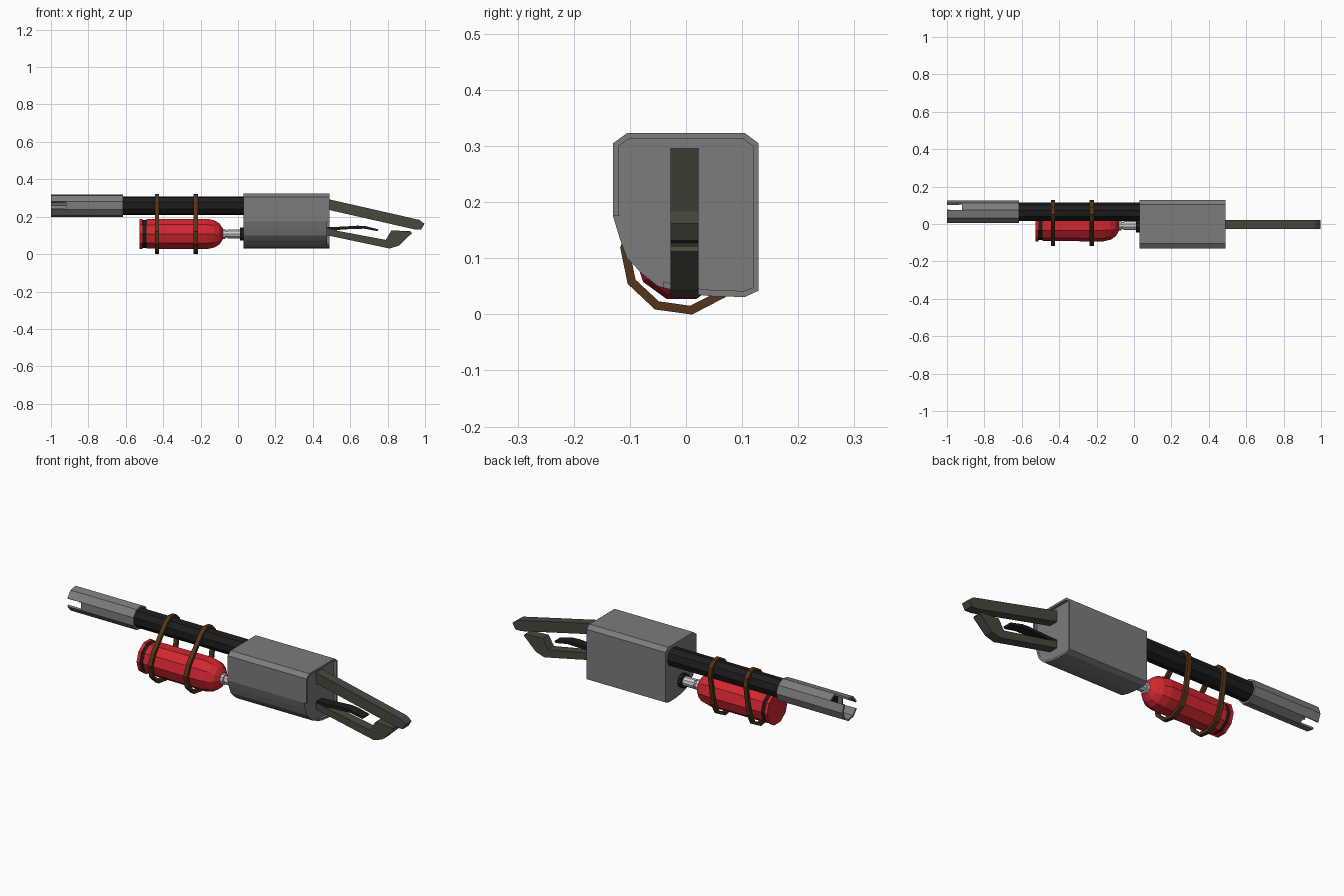
import bpy, bmesh
from math import cos, sin, pi, radians, atan2, acos, hypot

if "Cube" in bpy.data.objects:
    bpy.data.objects.remove(bpy.data.objects["Cube"])


def material(name, rgb):
    m = bpy.data.materials.new(name)
    m.diffuse_color = (*rgb, 1)
    m.use_nodes = True
    m.node_tree.nodes["Principled BSDF"].inputs["Base Color"].default_value = m.diffuse_color
    return m


BLACK = material("black", (0.012, 0.012, 0.012))
RED = material("red", (0.65, 0.02, 0.03))
BROWN = material("brown", (0.09, 0.035, 0.01))
OLIVE = material("olive", (0.065, 0.065, 0.048))
GREY = material("grey", (0.2, 0.2, 0.2))


def finish(name, bm, mat):
    bmesh.ops.recalc_face_normals(bm, faces=bm.faces)
    mesh = bpy.data.meshes.new(name)
    bm.to_mesh(mesh)
    bm.free()
    ob = bpy.data.objects.new(name, mesh)
    bpy.context.collection.objects.link(ob)
    if mat:
        mesh.materials.append(mat)
    return ob


def lathe(name, profile, y, z, sides, mat):
    """Turn (x, radius) points round an axis along x."""
    bm = bmesh.new()
    rings = [[bm.verts.new((x, y + r * cos(2 * pi * i / sides), z + r * sin(2 * pi * i / sides)))
              for i in range(sides)] for x, r in profile]
    for a, b in zip(rings, rings[1:]):
        for i in range(sides):
            j = (i + 1) % sides
            bm.faces.new((a[i], a[j], b[j], b[i]))
    bm.faces.new(rings[0])
    bm.faces.new(rings[-1])
    return finish(name, bm, mat)


def plate(name, outline, y0, y1, mat):
    """Extrude an (x, z) outline along y."""
    bm = bmesh.new()
    face = bm.faces.new([bm.verts.new((x, y0, z)) for x, z in outline])
    new = bmesh.ops.extrude_face_region(bm, geom=[face])["geom"]
    bmesh.ops.translate(bm, vec=(0, y1 - y0, 0),
                        verts=[v for v in new if isinstance(v, bmesh.types.BMVert)])
    return finish(name, bm, mat)


BY, BZ = 0.064, 0.259    # barrel axis
TY, TZ = -0.008, 0.108   # tank axis

# Barrel
lathe("barrel", [(-0.9, 0.05), (0.06, 0.05)], BY, BZ, 9, BLACK)

# Muzzle sleeve: nine-sided tube with three slots at the open end
bm = bmesh.new()
rings = [[bm.verts.new((x, BY + 0.062 * cos(2 * pi * i / 9), BZ + 0.062 * sin(2 * pi * i / 9)))
          for i in range(9)] for x in (-1.0, -0.92, -0.615)]
for k in range(2):
    for i in range(9):
        if k == 0 and i % 3 == 1:
            continue
        j = (i + 1) % 9
        bm.faces.new((rings[k][i], rings[k][j], rings[k + 1][j], rings[k + 1][i]))
sleeve = finish("muzzle_sleeve", bm, GREY)
mod = sleeve.modifiers.new("wall", "SOLIDIFY")
mod.thickness = 0.01
mod.offset = -1

# Main housing: chamfered section with a rounded lower front corner and recessed rear end
section = [(-0.105, 0.323), (-0.13, 0.305), (-0.13, 0.175), (-0.118, 0.135), (-0.105, 0.10),
           (-0.078, 0.072), (-0.05, 0.05), (0.0, 0.037), (0.05, 0.032), (0.105, 0.031),
           (0.129, 0.042), (0.129, 0.305), (0.105, 0.323)]
bm = bmesh.new()
face = bm.faces.new([bm.verts.new((0.03, y, z)) for y, z in section])
new = bmesh.ops.extrude_face_region(bm, geom=[face])["geom"]
bmesh.ops.translate(bm, vec=(0.46, 0, 0), verts=[v for v in new if isinstance(v, bmesh.types.BMVert)])
bmesh.ops.recalc_face_normals(bm, faces=bm.faces)
end = max(bm.faces, key=lambda f: f.calc_center_median().x)
bmesh.ops.inset_region(bm, faces=[end], thickness=0.011)
new = bmesh.ops.extrude_face_region(bm, geom=[end])["geom"]
bmesh.ops.translate(bm, vec=(-0.015, 0, 0), verts=[v for v in new if isinstance(v, bmesh.types.BMVert)])
if end.is_valid:
    bmesh.ops.delete(bm, geom=[end], context="FACES_ONLY")
housing = finish("housing", bm, GREY)

# Notch in the lower front part of the housing rim
notch = plate("notch_cutter", [(0.476, -0.05), (0.55, -0.05), (0.55, 0.175), (0.476, 0.175)],
              -0.2, -0.04, None)
notch.hide_render = True
notch.hide_viewport = True
mod = housing.modifiers.new("notch", "BOOLEAN")
mod.operation = "DIFFERENCE"
mod.object = notch
mod.solver = "EXACT"

# Gas tank with base ring and groove
lathe("tank", [(-0.49, 0.083), (-0.165, 0.085), (-0.125, 0.076), (-0.098, 0.058),
               (-0.082, 0.032), (-0.078, 0.015)], TY, TZ, 10, RED)
lathe("tank_groove", [(-0.512, 0.078), (-0.488, 0.078)], TY, TZ, 10, BLACK)
lathe("tank_base", [(-0.527, 0.085), (-0.51, 0.085)], TY, TZ, 10, RED)

# Valve between tank and housing
lathe("valve_neck", [(-0.085, 0.028), (-0.066, 0.028), (-0.066, 0.02), (-0.055, 0.02),
                     (-0.055, 0.025), (0.015, 0.025)], TY, TZ, 10, None)
lathe("valve_collar", [(0.01, 0.037), (0.04, 0.037)], TY, TZ, 10, BLACK)


# Straps wrapped round tank and barrel
def loop(r_tank, r_barrel):
    dy, dz = BY - TY, BZ - TZ
    axis = atan2(dz, dy)
    spread = acos((r_tank - r_barrel) / hypot(dy, dz))
    points = []
    for cy, cz, r, a0, a1, n in ((TY, TZ, r_tank, axis + spread, axis - spread + 2 * pi, 6),
                                 (BY, BZ, r_barrel, axis - spread, axis + spread, 4)):
        for i in range(n + 1):
            a = a0 + (a1 - a0) * i / n
            points.append((cy + r * cos(a), cz + r * sin(a)))
    return points


def strap(name, x0, x1):
    bm = bmesh.new()
    outer, inner = loop(0.110, 0.064), loop(0.094, 0.050)
    rings = [[bm.verts.new((x, y, z)) for y, z in pts]
             for x, pts in ((x0, outer), (x1, outer), (x1, inner), (x0, inner))]
    n = len(outer)
    for k in range(4):
        a, b = rings[k], rings[(k + 1) % 4]
        for i in range(n):
            j = (i + 1) % n
            bm.faces.new((a[i], a[j], b[j], b[i]))
    finish(name, bm, BROWN)


strap("strap_front", -0.445, -0.423)
strap("strap_rear", -0.237, -0.215)

# Rear handle: upper bar, lower guard and trigger lever
Y0, Y1 = -0.028, 0.022
plate("stock_bar", [(0.465, 0.298), (0.97, 0.183), (0.997, 0.162), (0.98, 0.132),
                    (0.945, 0.132), (0.465, 0.241)], Y0, Y1, OLIVE)
plate("lower_guard", [(0.465, 0.137), (0.79, 0.076), (0.82, 0.127), (0.925, 0.122), (0.93, 0.112),
                      (0.86, 0.045), (0.81, 0.03), (0.465, 0.103)], Y0, Y1, OLIVE)
plate("trigger_lever", [(0.465, 0.143), (0.56, 0.147), (0.64, 0.152), (0.68, 0.150), (0.752, 0.132),
                        (0.745, 0.123), (0.675, 0.136), (0.56, 0.132), (0.465, 0.118)], Y0, Y1, BLACK)
